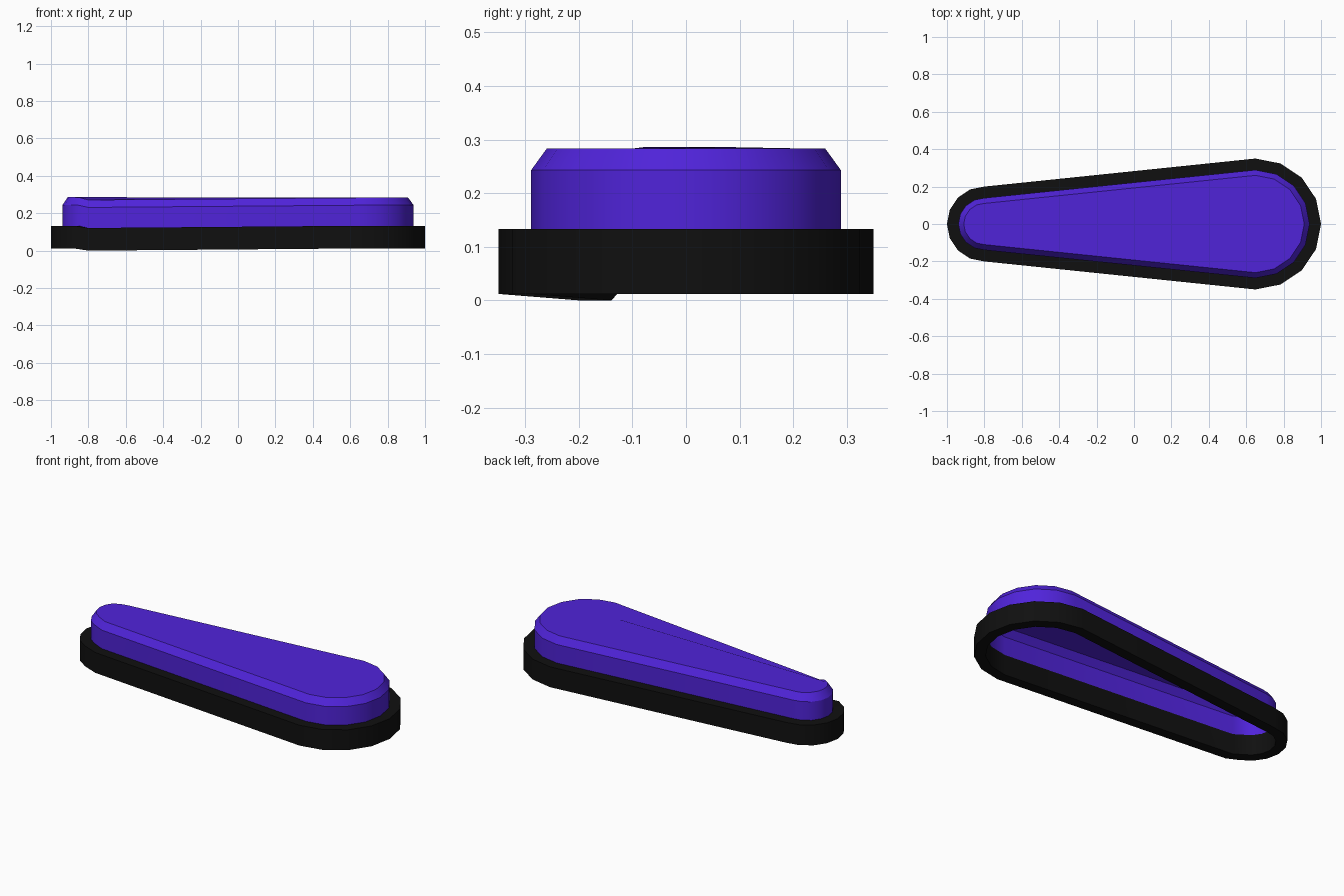
import bpy
import bmesh
from math import cos, sin, radians

cube = bpy.data.objects.get("Cube")
if cube:
    bpy.data.objects.remove(cube, do_unlink=True)

BIG_X, BIG_R = 0.65, 0.35      # wide end: centre and radius
SMALL_X, SMALL_R = -0.80, 0.20  # narrow end: centre and radius
STEPS = 8                       # segments per half circle
BASE, RIM_TOP, SHOULDER, TOP = 0.012, 0.133, 0.243, 0.283


def material(name, color, roughness):
    mat = bpy.data.materials.new(name)
    mat.use_nodes = True
    mat.diffuse_color = color
    bsdf = mat.node_tree.nodes["Principled BSDF"]
    bsdf.inputs["Base Color"].default_value = color
    bsdf.inputs["Roughness"].default_value = roughness
    return mat


def outline(inset, z):
    """Counter-clockwise tapered capsule; the front corner of the narrow end sags."""
    points = []
    for cx, r, start in ((BIG_X, BIG_R, -90), (SMALL_X, SMALL_R, 90)):
        for i in range(STEPS + 1):
            a = radians(start + 180 * i / STEPS)
            points.append([cx + (r - inset) * cos(a), (r - inset) * sin(a), z])
    points[-1][2] -= BASE
    return points


def loft(name, rings, mat, closed=False, cap=False):
    bm = bmesh.new()
    loops = [[bm.verts.new(p) for p in ring] for ring in rings]
    pairs = list(zip(loops, loops[1:]))
    if closed:
        pairs.append((loops[-1], loops[0]))
    for low, high in pairs:
        for i in range(len(low)):
            j = (i + 1) % len(low)
            bm.faces.new((low[i], low[j], high[j], high[i]))
    if cap:
        bm.faces.new(loops[-1])
    mesh = bpy.data.meshes.new(name)
    bm.to_mesh(mesh)
    bm.free()
    mesh.materials.append(mat)
    obj = bpy.data.objects.new(name, mesh)
    bpy.context.collection.objects.link(obj)
    bpy.ops.object.select_all(action="DESELECT")
    obj.select_set(True)
    bpy.context.view_layer.objects.active = obj
    bpy.ops.object.shade_smooth_by_angle(angle=radians(30))
    return obj


black = material("black rubber", (0.005, 0.005, 0.005, 1), 0.7)
purple = material("violet", (0.08, 0.017, 0.70, 1), 0.5)

# Hollow base frame
loft("base_frame",
     [outline(0, BASE), outline(0, RIM_TOP),
      outline(0.061, RIM_TOP), outline(0.061, BASE)],
     black, closed=True)

# Open-bottomed cover with a chamfered top, slightly lifted at the narrow tip
top_ring = outline(0.09, TOP)
for p in top_ring:
    if p[0] < SMALL_X - 0.06:
        p[2] += 0.003
loft("cover",
     [outline(0.061, RIM_TOP), outline(0.061, SHOULDER), top_ring],
     purple, cap=True)
